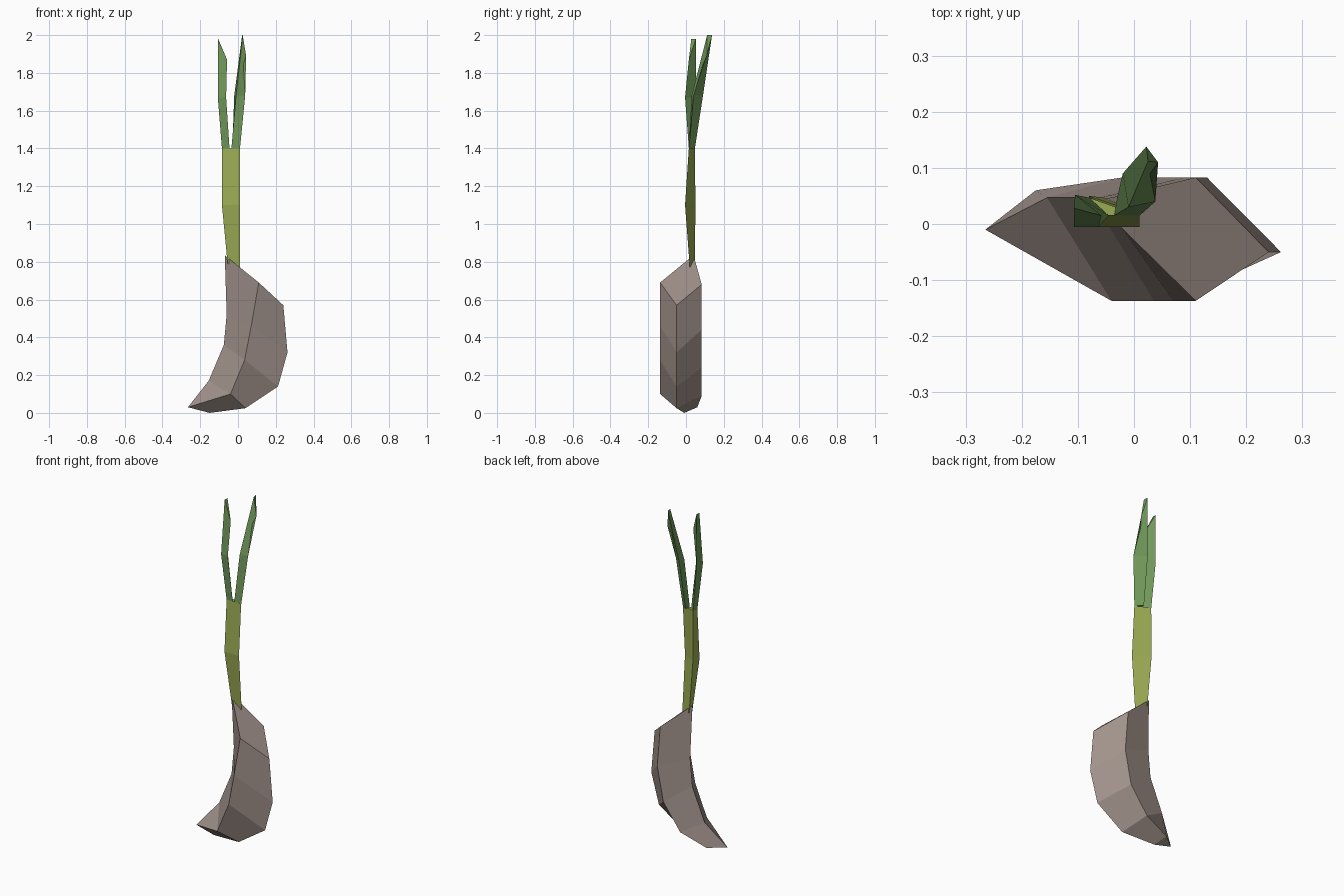
import bpy, bmesh


def material(name, color):
    mat = bpy.data.materials.new(name)
    mat.diffuse_color = (*color, 1)
    return mat


def loft(name, rows, mat):
    """Skin a closed, flat-shaded solid through matching cross-sections."""
    bm = bmesh.new()
    rings = [[bm.verts.new(p) for p in row] for row in rows]
    n = len(rings[0])
    for a, b in zip(rings, rings[1:]):
        for i in range(n):
            j = (i + 1) % n
            bm.faces.new((a[i], a[j], b[j], b[i]))
    bm.faces.new(rings[0][::-1])
    bm.faces.new(rings[-1])
    bmesh.ops.remove_doubles(bm, verts=bm.verts, dist=0.0005)
    bmesh.ops.recalc_face_normals(bm, faces=bm.faces)
    mesh = bpy.data.meshes.new(name)
    bm.to_mesh(mesh)
    bm.free()
    mesh.materials.append(mat)
    obj = bpy.data.objects.new(name, mesh)
    bpy.context.collection.objects.link(obj)
    return obj


skin = material("clove_skin", (0.36, 0.29, 0.26))
light_green = material("stem_green", (0.33, 0.41, 0.09))
dark_green = material("leaf_green", (0.16, 0.31, 0.10))

# Clove: sections ordered outer, front, inner, back; inner edge ends in points
tip = (-0.265, -0.01, 0.03)
loft("clove", [
    [(0.24, -0.05, 0.57), (0.11, -0.137, 0.69), (-0.07, 0.04, 0.835), (0.11, 0.083, 0.68)],
    [(0.262, -0.05, 0.32), (0.07, -0.137, 0.46), (-0.06, 0.047, 0.52), (0.13, 0.083, 0.44)],
    [(0.212, -0.05, 0.14), (0.035, -0.137, 0.28), (-0.075, 0.047, 0.36), (0.09, 0.083, 0.24)],
    [(0.04, -0.05, 0.025), (-0.04, -0.137, 0.10), (-0.155, 0.047, 0.17), (-0.02, 0.083, 0.09)],
    [(-0.15, -0.01, 0.0), tip, tip, (-0.175, 0.06, 0.03)],
], skin)

# Stem: triangular sections ordered front left, front right, back left
loft("stem", [
    [(-0.055, 0.02, 0.79), (0.01, 0.02, 0.77), (-0.053, 0.047, 0.79)],
    [(-0.085, -0.005, 1.10), (0.01, -0.005, 1.10), (-0.08, 0.05, 1.10)],
    [(-0.085, 0.015, 1.40), (0.01, 0.015, 1.40), (-0.08, 0.047, 1.40)],
], light_green)

# Two leaves with slanted ends
loft("left_leaf", [
    [(-0.085, 0.015, 1.40), (-0.045, 0.015, 1.40), (-0.08, 0.047, 1.40)],
    [(-0.107, -0.005, 1.67), (-0.063, -0.005, 1.67), (-0.105, 0.052, 1.67)],
    [(-0.107, 0.028, 1.98), (-0.058, 0.015, 1.87), (-0.105, 0.052, 1.98)],
], dark_green)
loft("right_leaf", [
    [(-0.035, 0.015, 1.40), (0.01, 0.015, 1.395), (-0.03, 0.047, 1.40)],
    [(-0.01, 0.03, 1.68), (0.038, 0.04, 1.68), (-0.02, 0.09, 1.68)],
    [(0.025, 0.112, 2.0), (0.043, 0.11, 1.89), (0.022, 0.138, 2.0)],
], dark_green)
